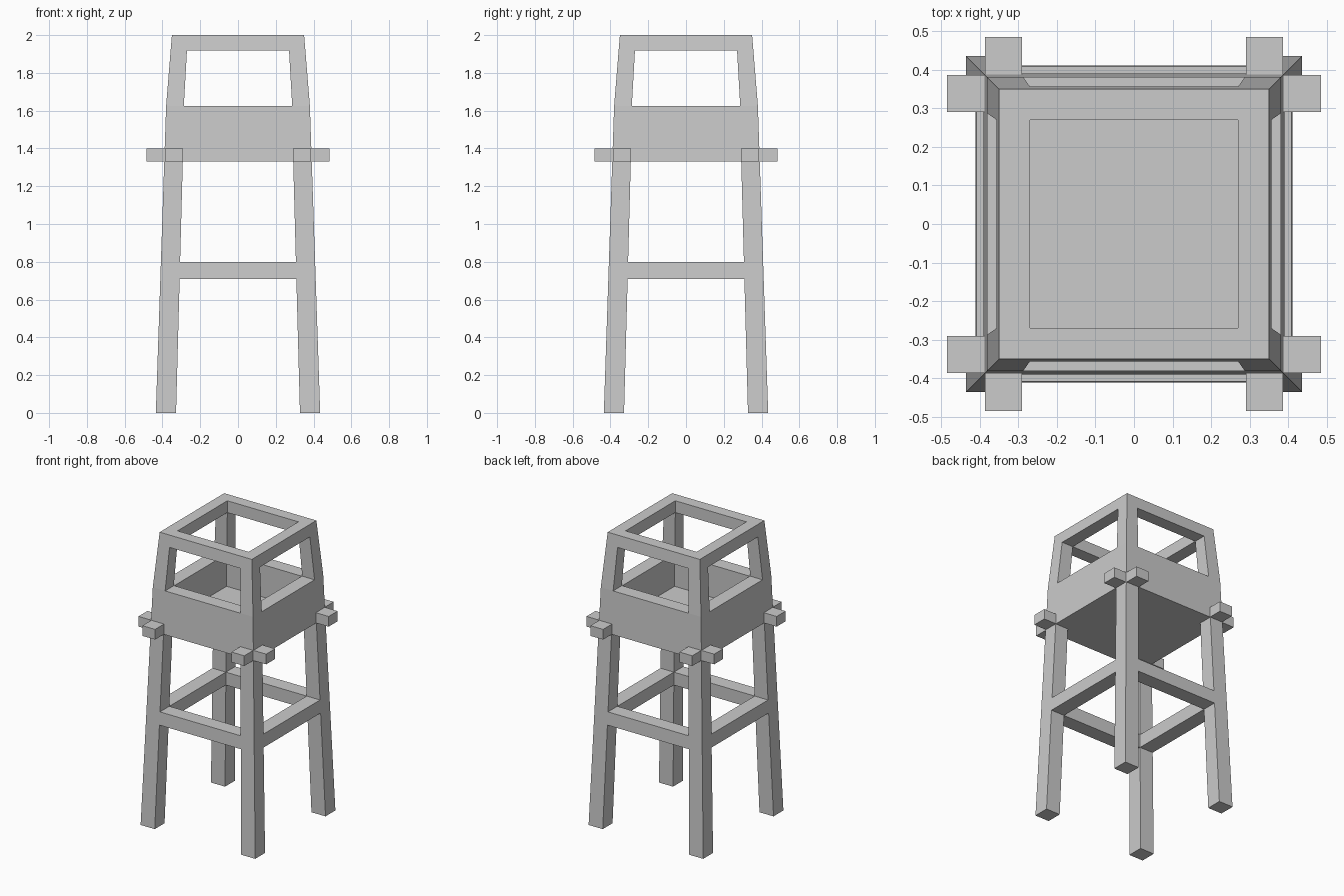
import bpy

if "Cube" in bpy.data.objects:
    bpy.data.objects.remove(bpy.data.objects["Cube"])


def make(name, verts, faces):
    me = bpy.data.meshes.new(name)
    me.from_pydata(verts, [], faces)
    me.update()
    ob = bpy.data.objects.new(name, me)
    bpy.context.collection.objects.link(ob)
    return ob


def outer(z):
    # half-width of the tapered silhouette
    if z <= 1.625:
        return 0.435 - 0.0335 * z
    return 0.3806 - (z - 1.625) * 0.0306 / 0.375


def inner(z):
    return 0.328 - 0.0268 * z


def square_loft(name, profile):
    # stack of square rings (half-width, z), capped at both ends
    verts = [(sx * r, sy * r, z) for r, z in profile
             for sx, sy in ((-1, -1), (1, -1), (1, 1), (-1, 1))]
    faces = [(0, 3, 2, 1)]
    for i in range(len(profile) - 1):
        for k in range(4):
            a, b = i * 4 + k, i * 4 + (k + 1) % 4
            faces.append((a, b, b + 4, a + 4))
    n = len(verts)
    faces.append((n - 4, n - 3, n - 2, n - 1))
    return make(name, verts, faces)


def hexa(name, lo, hi, z0, z1, skip=()):
    # lo / hi = (x0, x1, y0, y1) at bottom and top
    verts = []
    for (x0, x1, y0, y1), z in ((lo, z0), (hi, z1)):
        verts += [(x0, y0, z), (x1, y0, z), (x1, y1, z), (x0, y1, z)]
    f = dict(bottom=(0, 3, 2, 1), top=(4, 5, 6, 7), front=(0, 1, 5, 4),
             right=(1, 2, 6, 5), back=(2, 3, 7, 6), left=(3, 0, 4, 7))
    return make(name, verts, [v for k, v in f.items() if k not in skip])


def quarter_turn(ob, i):
    c, s = ((1, 0), (0, 1), (-1, 0), (0, -1))[i]
    for v in ob.data.vertices:
        x, y, z = v.co
        v.co = (c * x - s * y, s * x + c * y, z)


# Cabin: hollow tapered box, open roof, floor inside
cabin = square_loft("cabin", [(outer(1.33), 1.33), (outer(1.625), 1.625), (0.35, 2.0),
                              (0.27, 2.0), (0.27, 1.92), (0.285, 1.622), (0.29, 1.40)])

# Window cutters, one through each axis
for i, name in enumerate(("window_cutter_front", "window_cutter_side")):
    cut = hexa(name, (-0.287, 0.287, -0.6, 0.6), (-0.2702, 0.2702, -0.6, 0.6), 1.625, 1.919)
    quarter_turn(cut, i)
    cut.hide_render = True
    cut.hide_viewport = True
    m = cabin.modifiers.new(name, 'BOOLEAN')
    m.operation = 'DIFFERENCE'
    m.solver = 'EXACT'
    m.object = cut

for i in range(4):
    # Splayed leg
    a, b, c, d = inner(0), outer(0), inner(1.33), outer(1.33)
    leg = hexa("leg", (a, b, a, b), (c, d, c, d), 0, 1.33, ("top",))
    quarter_turn(leg, i)

    # Cross rail between two legs
    z0, z1 = 0.71, 0.80
    rail = hexa("rail", (-inner(z0), inner(z0), -outer(z0), -inner(z0)),
                (-inner(z1), inner(z1), -outer(z1), -inner(z1)), z0, z1, ("left", "right"))
    quarter_turn(rail, i)

    # Pair of beam ends sticking out under the cabin
    for s in (-1, 1):
        x0, x1 = sorted((s * 0.29, s * 0.387))
        box = (x0, x1, -0.485, -0.387)
        stub = hexa("beam_end", box, box, 1.33, 1.40, ("back",))
        quarter_turn(stub, i)
